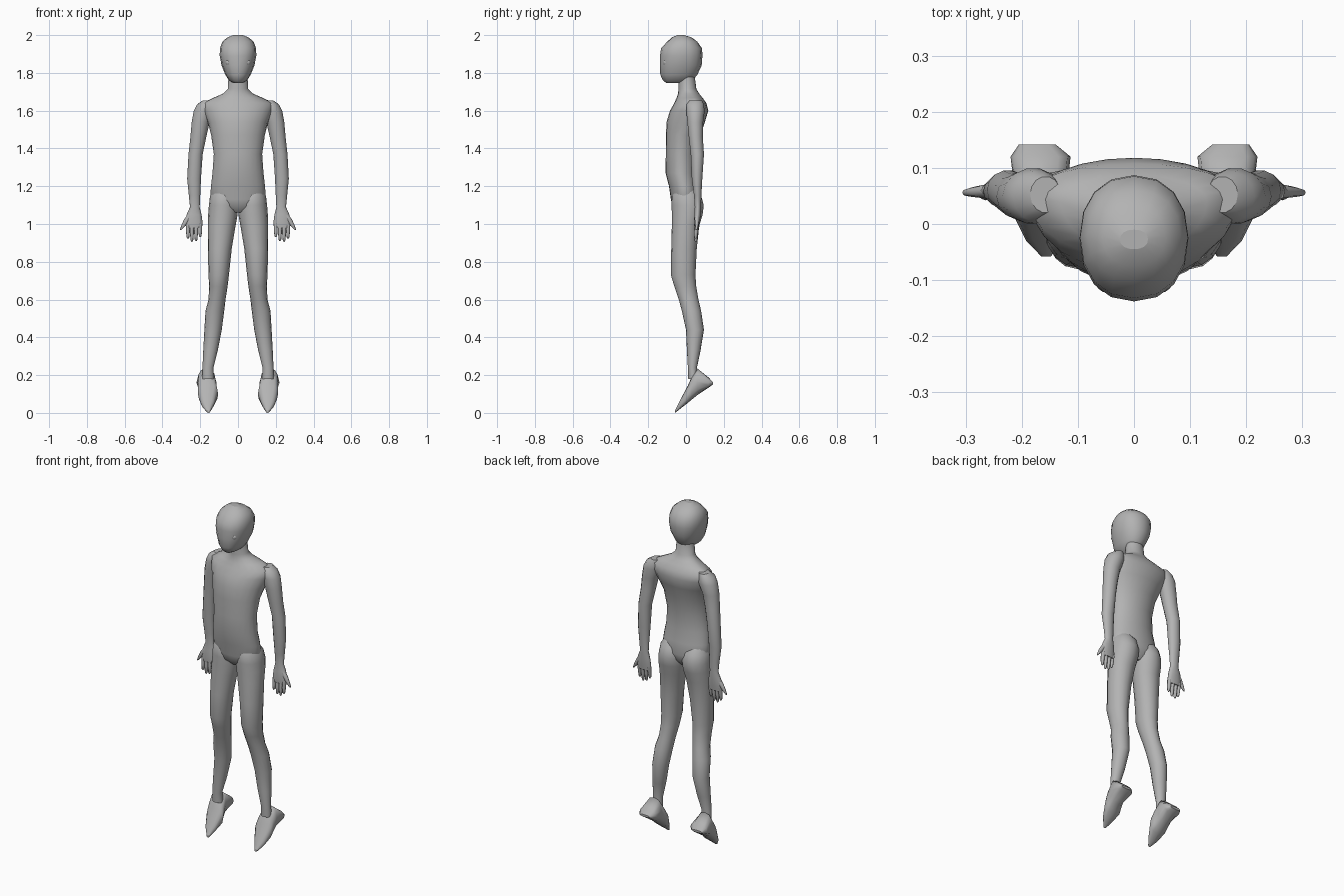
import bpy, bmesh, math

grey = bpy.data.materials.new("plain_grey")
grey.diffuse_color = (0.45, 0.45, 0.45, 1)


def loft(name, rings, n=16, p=1.0, axis="z", side=1):
    """Skin oval rings (t, x0, x1, b0, b1[, widest b]); t runs along z or y."""
    bm = bmesh.new()
    loops = []
    for t, x0, x1, b0, b1, *mid in rings:
        bc = mid[0] if mid else (b0 + b1) / 2
        loop = []
        for i in range(n):
            a = 2 * math.pi * i / n
            c, s = math.cos(a), math.sin(a)
            c = math.copysign(abs(c) ** p, c)
            s = math.copysign(abs(s) ** p, s)
            x = side * ((x0 + x1) / 2 + (x1 - x0) / 2 * c)
            b = bc + s * ((b1 - bc) if s > 0 else (bc - b0))
            loop.append(bm.verts.new((x, b, t) if axis == "z" else (x, t, b)))
        loops.append(loop)
    for lo, hi in zip(loops, loops[1:]):
        for i in range(n):
            j = (i + 1) % n
            bm.faces.new((lo[i], lo[j], hi[j], hi[i]))
    bm.faces.new(loops[0])
    bm.faces.new(loops[-1])
    bmesh.ops.recalc_face_normals(bm, faces=bm.faces)
    for f in bm.faces:
        f.smooth = len(f.verts) == 4
    me = bpy.data.meshes.new(name)
    bm.to_mesh(me)
    bm.free()
    me.materials.append(grey)
    ob = bpy.data.objects.new(name, me)
    bpy.context.collection.objects.link(ob)
    return ob


def sym(z, w, *b):
    return (z, -w, w, *b)


# Torso with sloping shoulders and neck
loft("torso", [
    sym(1.06, .04, -.04, .04), sym(1.09, .12, -.07, .065),
    sym(1.13, .148, -.08, .075), sym(1.20, .143, -.09, .068),
    sym(1.27, .135, -.108, .058), sym(1.37, .128, -.107, .06),
    sym(1.47, .142, -.106, .078), sym(1.54, .16, -.103, .10, .02),
    sym(1.60, .185, -.085, .118, .04), sym(1.64, .19, -.062, .108, .048),
    sym(1.668, .13, -.05, .088, .04), sym(1.69, .08, -.042, .07, .025),
    sym(1.715, .054, -.04, .055), sym(1.79, .05, -.04, .045)], n=24)

# Head
loft("head", [
    sym(1.747, .025, -.105, .0), sym(1.76, .048, -.122, .035),
    sym(1.79, .067, -.136, .06), sym(1.84, .087, -.138, .083),
    sym(1.89, .097, -.138, .087), sym(1.93, .096, -.132, .085),
    sym(1.965, .083, -.10, .06), sym(1.988, .056, -.075, .03),
    sym(2.0, .025, -.045, -.01)], n=16, p=.9)

for side, tag in ((1, "left"), (-1, "right")):
    # Eye bumps
    loft("eye_" + tag, [
        (1.838, .045, .055, -.11, -.10), (1.845, .036, .064, -.119, -.09),
        (1.855, .032, .068, -.122, -.085), (1.865, .036, .064, -.119, -.09),
        (1.872, .045, .055, -.11, -.10)], n=10, side=side)

    # Arm running into the palm
    loft("arm_" + tag, [
        (1.655, .13, .185, .02, .085), (1.635, .125, .215, .002, .095),
        (1.60, .125, .234, .0, .10), (1.54, .15, .245, .006, .092),
        (1.46, .168, .252, .014, .09), (1.37, .187, .262, .024, .096),
        (1.24, .196, .269, .03, .087), (1.15, .20, .26, .042, .082),
        (1.09, .203, .254, .046, .08), (1.05, .193, .272, .044, .078),
        (1.01, .188, .278, .042, .074), (.98, .19, .276, .044, .07)],
        n=14, side=side)

    # Fingers and thumb
    for i, (x, tip) in enumerate(((.200, .93), (.222, .91), (.244, .906), (.265, .922))):
        loft(f"finger_{i + 1}_{tag}", [
            (1.0, x - .011, x + .011, .045, .07),
            ((.99 + tip) / 2, x - .010, x + .010, .042, .064),
            (tip + .008, x - .007, x + .007, .043, .060),
            (tip, x - .003, x + .003, .048, .055)], n=8, side=side)
    loft("thumb_" + tag, [
        (1.055, .235, .262, .047, .072), (1.025, .25, .285, .046, .07),
        (.995, .274, .299, .048, .066), (.975, .293, .306, .05, .062),
        (.968, .300, .306, .053, .059)], n=8, side=side)

    # Leg from buttock to ankle
    loft("leg_" + tag, [
        (1.19, .03, .125, -.05, .045), (1.15, .004, .148, -.075, .08),
        (1.10, .0, .154, -.076, .094), (1.05, .002, .158, -.075, .088),
        (.99, .013, .16, -.075, .07), (.87, .033, .16, -.078, .057),
        (.73, .048, .156, -.08, .05), (.67, .055, .153, -.062, .054),
        (.60, .066, .156, -.038, .066), (.54, .073, .172, -.022, .08),
        (.44, .086, .178, .0, .095), (.33, .107, .184, .005, .077),
        (.24, .13, .188, .01, .058), (.18, .127, .19, .012, .065)],
        n=16, side=side)

    # Foot pointing downwards
    loft("foot_" + tag, [
        (.142, .14, .205, .15, .163), (.12, .113, .22, .134, .187),
        (.06, .120, .213, .094, .235), (.03, .112, .213, .07, .19),
        (.01, .105, .212, .053, .145), (-.03, .128, .192, .022, .07),
        (-.058, .148, .165, .0, .014)], n=12, p=.75, axis="y", side=side)
